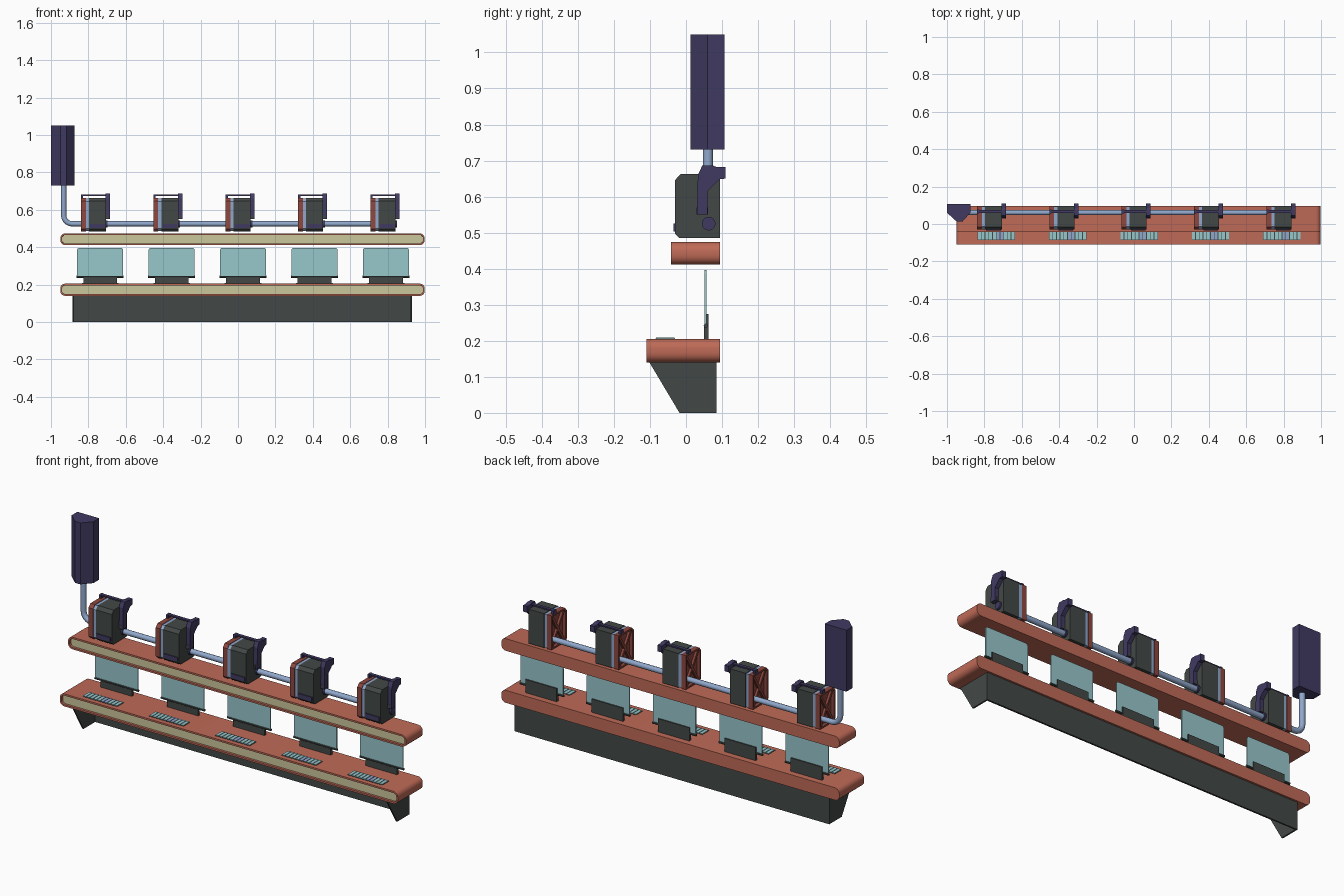
import bpy, bmesh, math
from mathutils import Vector

if "Cube" in bpy.data.objects:
    bpy.data.objects.remove(bpy.data.objects["Cube"])


def material(name, rgb):
    m = bpy.data.materials.new(name)
    m.diffuse_color = (*rgb, 1)
    m.use_nodes = True
    m.node_tree.nodes["Principled BSDF"].inputs["Base Color"].default_value = m.diffuse_color
    return m


BRICK = material("brick_red", (0.52, 0.145, 0.095))
DARK_RED = material("dark_red", (0.27, 0.065, 0.05))
OLIVE = material("pale_olive", (0.60, 0.57, 0.34))
GREY = material("charcoal", (0.055, 0.064, 0.062))
PURPLE = material("dark_purple", (0.052, 0.042, 0.12))
TEAL = material("pale_teal", (0.31, 0.57, 0.60))
BLUE = material("pipe_blue", (0.28, 0.39, 0.60))


def prism(name, pts, axis, a, b, mat, recess=None, smooth=False):
    """Extrude a 2D outline along an axis from a to b.
    recess = (rim, depth, material) sinks a panel into the cap at a."""
    place = {"x": lambda p, t: (t, p[0], p[1]),
             "y": lambda p, t: (p[0], t, p[1]),
             "z": lambda p, t: (p[0], p[1], t)}[axis]
    bm = bmesh.new()
    va = [bm.verts.new(place(p, a)) for p in pts]
    vb = [bm.verts.new(place(p, b)) for p in pts]
    cap = bm.faces.new(va)
    bm.faces.new(vb[::-1])
    n = len(pts)
    for i in range(n):
        bm.faces.new((va[i], vb[i], vb[(i + 1) % n], va[(i + 1) % n]))
    bmesh.ops.recalc_face_normals(bm, faces=bm.faces[:])
    me = bpy.data.meshes.new(name)
    me.materials.append(mat)
    if recess:
        rim, depth, pmat = recess
        me.materials.append(pmat)
        bmesh.ops.inset_individual(bm, faces=[cap], thickness=rim)
        bmesh.ops.inset_individual(bm, faces=[cap], thickness=0.0002, depth=-depth)
        cap.material_index = 1
    bm.to_mesh(me)
    bm.free()
    ob = bpy.data.objects.new(name, me)
    bpy.context.collection.objects.link(ob)
    if smooth:
        bpy.ops.object.select_all(action="DESELECT")
        ob.select_set(True)
        bpy.context.view_layer.objects.active = ob
        bpy.ops.object.shade_smooth_by_angle(angle=math.radians(35))
    return ob


def rect(x0, x1, z0, z1):
    return [(x0, z0), (x1, z0), (x1, z1), (x0, z1)]


def box(name, x, y, z, mat):
    return prism(name, rect(*y, *z), "x", x[0], x[1], mat)


def rounded(x0, x1, z0, z1, r, seg=5):
    out = []
    for cx, cz, s in ((x1 - r, z1 - r, 0), (x0 + r, z1 - r, 90),
                      (x0 + r, z0 + r, 180), (x1 - r, z0 + r, 270)):
        for i in range(seg + 1):
            t = math.radians(s + 90 * i / seg)
            out.append((cx + r * math.cos(t), cz + r * math.sin(t)))
    return out


def circle(cx, cz, r, n=16):
    return [(cx + r * math.cos(2 * math.pi * i / n),
             cz + r * math.sin(2 * math.pi * i / n)) for i in range(n)]


# Two shelves with a recessed pale front panel
for name, y0, z0, z1 in (("lower_shelf", -0.11, 0.14, 0.205),
                         ("upper_shelf", -0.042, 0.411, 0.474)):
    prism(name, rounded(-0.95, 0.998, z0, z1, 0.026), "y", y0, 0.095, BRICK,
          recess=(0.009, 0.012, OLIVE), smooth=True)

# Hollow base: back plate and two tapered end brackets
box("base_back_plate", (-0.885, 0.93), (0.077, 0.085), (0, 0.141), GREY)
bracket = [(-0.018, 0), (0.085, 0), (0.085, 0.141), (-0.102, 0.141)]
prism("base_bracket_left", bracket, "x", -0.885, -0.877, GREY)
prism("base_bracket_right", bracket, "x", 0.922, 0.93, GREY)

# Supply tank on the left
tank = [(-1, 0.107), (-0.875, 0.107), (-0.875, 0.06),
        (-0.917, 0.013), (-0.948, 0.013), (-1, 0.06)]
prism("tank", tank, "z", 0.73, 1.05, PURPLE)

# Bent pipe from the tank through all machines
cu = bpy.data.curves.new("supply_pipe", "CURVE")
cu.dimensions = "3D"
cu.bevel_depth = 0.014
cu.bevel_resolution = 3
cu.use_fill_caps = True
path = [(-0.932, 0.74)]
path += [(-0.887 + 0.045 * math.cos(t), 0.57 + 0.045 * math.sin(t))
         for t in [math.pi + i * math.pi / 12 for i in range(7)]]
path.append((0.84, 0.525))
sp = cu.splines.new("POLY")
sp.points.add(len(path) - 1)
for p, (x, z) in zip(sp.points, path):
    p.co = (x, 0.061, z, 1)
cu.materials.append(BLUE)
bpy.context.collection.objects.link(bpy.data.objects.new("supply_pipe", cu))

# Outlines of a machine, seen from the right (y, z)
body = [(-0.018, 0.485), (0.095, 0.485), (0.095, 0.663),
        (-0.015, 0.663), (-0.03, 0.646), (-0.03, 0.497)]
lever = [(0.03, 0.55), (0.06, 0.55), (0.06, 0.615), (0.093, 0.648),
         (0.109, 0.65), (0.109, 0.682), (0.085, 0.682), (0.075, 0.686),
         (0.045, 0.686), (0.033, 0.66)]
brace = [[(-0.02, 0.50), (-0.01, 0.492), (0.085, 0.645), (0.075, 0.653)],
         [(-0.02, 0.645), (-0.01, 0.653), (0.085, 0.50), (0.075, 0.492)]]

for i in range(5):
    n = i + 1
    # Machine: braced side plate, spacer, body, lever, knob
    x = -0.84 + 0.387 * i
    prism(f"side_plate_{n}", body, "x", x, x + 0.026, DARK_RED,
          recess=(0.011, 0.017, DARK_RED))
    for k, pts in enumerate(brace):
        prism(f"side_brace_{n}_{k}", pts, "x", x + 0.005, x + 0.02, DARK_RED)
    spacer = [(0.0325 + (y - 0.0325) * 0.97, 0.574 + (z - 0.574) * 0.97) for y, z in body]
    prism(f"spacer_{n}", spacer, "x", x + 0.026, x + 0.043, BLUE)
    prism(f"machine_body_{n}", body, "x", x + 0.043, x + 0.134, GREY)
    prism(f"lever_{n}", lever, "x", x + 0.131, x + 0.155, PURPLE)
    box(f"lever_foot_{n}", (x + 0.132, x + 0.145), (0.029, 0.061), (0.55, 0.57), GREY)
    prism(f"knob_{n}", circle(0.063, 0.525, 0.019), "x", x + 0.13, x + 0.143,
          PURPLE, smooth=True)
    box(f"handle_bar_{n}", (x, x + 0.15), (0.058, 0.075), (0.675, 0.682), PURPLE)
    box(f"handle_post_{n}", (x, x + 0.012), (0.055, 0.078), (0.655, 0.682), PURPLE)
    box(f"front_tray_{n}", (x + 0.05, x + 0.128), (-0.035, -0.028), (0.503, 0.525), PURPLE)

    # Glass screen held by a hinge plate and a clamp rod
    c = -0.737 + 0.382 * i
    prism(f"glass_{n}", rounded(c - 0.123, c + 0.123, 0.238, 0.396, 0.012),
          "y", 0.052, 0.057, TEAL)
    box(f"hinge_plate_{n}", (c - 0.09, c + 0.09), (0.057, 0.063), (0.204, 0.274), GREY)
    box(f"hinge_foot_{n}", (c - 0.09, c + 0.09), (0.05, 0.058), (0.204, 0.238), GREY)
    prism(f"clamp_rod_{n}", circle(0.055, 0.242, 0.006, 10), "x",
          c - 0.126, c + 0.126, GREY, smooth=True)

    # Slatted grate set on the lower shelf
    box(f"grate_bed_{n}", (c - 0.10, c + 0.10), (-0.085, -0.03), (0.203, 0.2065), GREY)
    for k in range(10):
        gx = c - 0.098 + 0.02 * k
        box(f"grate_slat_{n}_{k}", (gx, gx + 0.016), (-0.083, -0.032),
            (0.206, 0.209), BLUE if k in (5, 6) else TEAL)
